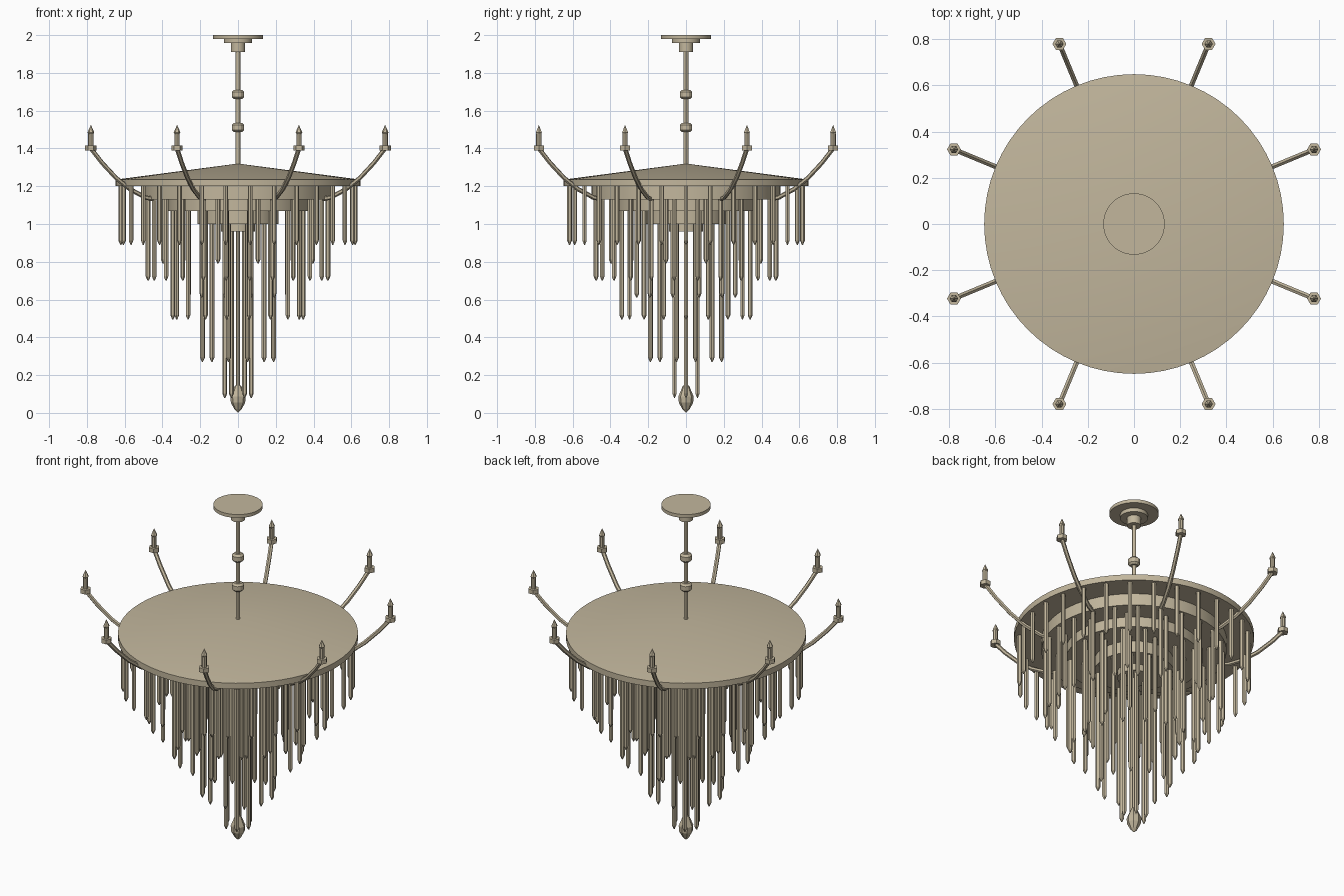
import bpy, bmesh, math
from mathutils import Vector, Matrix

if "Cube" in bpy.data.objects:
    bpy.data.objects.remove(bpy.data.objects["Cube"], do_unlink=True)

TAN = (0.54, 0.47, 0.335, 1.0)
brass = bpy.data.materials.new("warm tan")
brass.use_nodes = True
brass.diffuse_color = TAN
brass.node_tree.nodes["Principled BSDF"].inputs["Base Color"].default_value = TAN


def add_lathe(bm, profile, sides, place=Matrix.Identity(4), turn=0.0):
    """Revolve (radius, z) points, listed top to bottom, into a closed solid."""
    rings = []
    for r, z in profile:
        if r == 0:
            rings.append([bm.verts.new(place @ Vector((0, 0, z)))])
        else:
            angles = [turn + math.tau * i / sides for i in range(sides)]
            rings.append([bm.verts.new(place @ Vector((r * math.cos(a), r * math.sin(a), z)))
                          for a in angles])
    for up, low in zip(rings, rings[1:]):
        for i in range(sides):
            j = (i + 1) % sides
            loop = [up[i % len(up)], low[i % len(low)], low[j % len(low)], up[j % len(up)]]
            bm.faces.new(list(dict.fromkeys(loop)))
    if len(rings[0]) > 1:
        bm.faces.new(rings[0])
    if len(rings[-1]) > 1:
        bm.faces.new(rings[-1][::-1])


def finish(name, bm, smooth=True):
    bmesh.ops.recalc_face_normals(bm, faces=bm.faces)
    mesh = bpy.data.meshes.new(name)
    bm.to_mesh(mesh)
    bm.free()
    mesh.materials.append(brass)
    obj = bpy.data.objects.new(name, mesh)
    bpy.context.collection.objects.link(obj)
    if smooth:
        bpy.ops.object.select_all(action="DESELECT")
        obj.select_set(True)
        bpy.context.view_layer.objects.active = obj
        bpy.ops.object.shade_smooth_by_angle(angle=math.radians(30))
    return obj


def turned(name, profile, sides, smooth=True):
    bm = bmesh.new()
    add_lathe(bm, profile, sides)
    return finish(name, bm, smooth)


def disc(name, r, top, bottom, sides=64):
    return turned(name, [(r, top), (r, bottom)], sides)


# Ceiling mount
disc("ceiling_plate", 0.133, 2.0, 1.98, 48)
disc("ceiling_plate_step", 0.075, 1.98, 1.958, 32)
disc("ceiling_collar", 0.038, 1.958, 1.91, 24)

# Suspension rod, knobs and the thin core running down to the finial
disc("suspension_rod", 0.012, 1.92, 1.3, 12)
for label, z in (("upper", 1.685), ("lower", 1.51)):
    turned(label + "_rod_knob", [(0.022, z + 0.024), (0.033, z + 0.013),
                                 (0.033, z - 0.013), (0.022, z - 0.024)], 12, False)
disc("core_rod", 0.01, 1.0, 0.12, 8)

# Shallow conical roof with a vertical rim
turned("roof", [(0, 1.32), (0.648, 1.235), (0.648, 1.2)], 64)

# Stepped tiers under the roof
TIERS = [(0.5, 1.2, 1.13), (0.37, 1.13, 1.07), (0.215, 1.07, 1.0), (0.09, 1.0, 0.96)]
for number, (r, top, bottom) in enumerate(TIERS, 1):
    disc("tier_%d" % number, r, top, bottom)

# Hanging crystals: ring radius, count, half step offset, top, tip
RINGS = [(0.62, 30, 0, 1.2, 0.89), (0.48, 24, 0.5, 1.13, 0.7),
         (0.41, 12, 0.5, 1.13, 0.79), (0.345, 18, 0, 1.07, 0.495),
         (0.27, 12, 0.5, 1.07, 0.61), (0.195, 12, 0.5, 1.0, 0.27),
         (0.07, 6, 0, 0.96, 0.08)]
for number, (radius, count, offset, top, tip) in enumerate(RINGS, 1):
    bm = bmesh.new()
    for i in range(count):
        a = math.tau * (i + offset) / count
        place = Matrix.Rotation(a, 4, "Z") @ Matrix.Translation((radius, 0, 0))
        add_lathe(bm, [(0.013, top), (0.013, tip + 0.022), (0.003, tip)], 6, place)
    finish("crystal_ring_%d" % number, bm, False)

# Eight curved arms with cups, candles and flames
ARM = [(0.47, 1.13), (0.53, 1.14), (0.62, 1.185), (0.7, 1.245), (0.78, 1.325), (0.843, 1.4)]
SIDES = 6
for n in range(8):
    spin = Matrix.Rotation(math.tau * (n + 0.5) / 8, 4, "Z")
    bm = bmesh.new()
    rings = []
    for k, (r, z) in enumerate(ARM):
        before, after = ARM[max(k - 1, 0)], ARM[min(k + 1, len(ARM) - 1)]
        along = Vector((after[0] - before[0], 0, after[1] - before[1])).normalized()
        normal = Vector((-along.z, 0, along.x))
        ring = []
        for i in range(SIDES):
            a = math.tau * i / SIDES
            p = Vector((r, 0, z)) + 0.012 * (math.cos(a) * normal + math.sin(a) * Vector((0, 1, 0)))
            ring.append(bm.verts.new(spin @ p))
        rings.append(ring)
    for one, two in zip(rings, rings[1:]):
        for i in range(SIDES):
            j = (i + 1) % SIDES
            bm.faces.new((one[i], one[j], two[j], two[i]))
    bm.faces.new(rings[0])
    bm.faces.new(rings[-1])
    finish("arm_%d" % (n + 1), bm)

    place = Matrix.Translation(spin @ Vector((0.843, 0, 0)))
    bm = bmesh.new()
    add_lathe(bm, [(0.03, 1.415), (0.03, 1.39)], 6, place)
    finish("candle_cup_%d" % (n + 1), bm, False)
    bm = bmesh.new()
    add_lathe(bm, [(0.014, 1.48), (0.014, 1.41)], 8, place)
    finish("candle_%d" % (n + 1), bm)
    bm = bmesh.new()
    add_lathe(bm, [(0, 1.525), (0.018, 1.485), (0.01, 1.472)], 6, place)
    finish("flame_%d" % (n + 1), bm, False)

# Bottom finial
turned("finial", [(0.016, 0.145), (0.04, 0.088), (0.038, 0.055), (0.02, 0.02), (0, 0)], 8, False)
